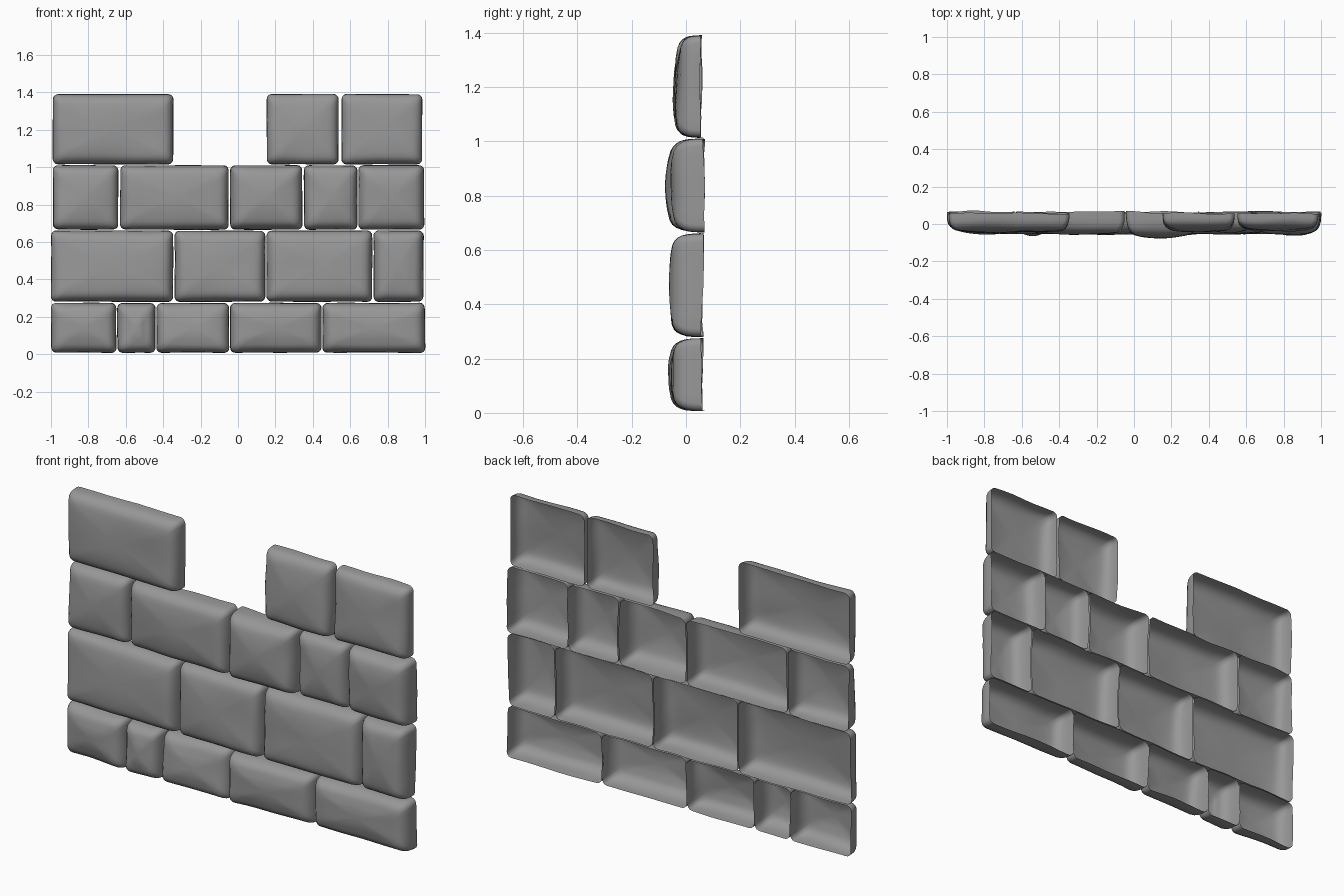
import bpy, bmesh, math
from mathutils import Vector, noise

if "Cube" in bpy.data.objects:
    bpy.data.objects.remove(bpy.data.objects["Cube"])

# Each row: bottom z, top z, back y, then stones (x left, x right, front y, x lean, z lean)
ROWS = [
    (0.008, 0.274, 0.060, [(-1.0, -0.650, -0.050, -0.01, 0.00), (-0.645, -0.440, -0.064, 0.00, 0.00),
                           (-0.435, -0.047, -0.048, 0.01, 0.01), (-0.042, 0.447, -0.060, 0.01, 0.00),
                           (0.452, 1.0, -0.054, 0.00, 0.00)]),
    (0.280, 0.661, 0.060, [(-1.0, -0.346, -0.046, -0.01, 0.01), (-0.338, 0.147, -0.054, 0.00, 0.01),
                           (0.153, 0.718, -0.052, 0.00, 0.01), (0.725, 0.992, -0.060, 0.00, 0.00)]),
    (0.666, 1.010, 0.064, [(-0.990, -0.640, -0.040, 0.00, 0.00), (-0.630, -0.049, -0.052, -0.01, 0.00),
                           (-0.041, 0.344, -0.070, 0.00, 0.00), (0.353, 0.639, -0.045, 0.00, 0.00),
                           (0.644, 0.995, -0.053, 0.00, 0.00)]),
    (1.015, 1.391, 0.057, [(-0.990, -0.345, -0.042, 0.00, 0.008), (0.154, 0.538, -0.038, 0.00, 0.010),
                           (0.554, 0.985, -0.034, 0.00, 0.010)]),
]

# Side profile: (inset from outline, fraction of the way from back to front)
PROFILE = [(0.0, 0.0), (0.001, 0.25), (0.003, 0.43), (0.008, 0.59), (0.016, 0.72),
           (0.028, 0.83), (0.044, 0.90), (0.062, 0.935)]
FACE = [(0.85, 0.965), (0.65, 0.99), (0.42, 1.01), (0.2, 1.02)]

# Dark grey stone
stone_grey = bpy.data.materials.new("stone_grey")
stone_grey.diffuse_color = (0.31, 0.31, 0.31, 1)
stone_grey.use_nodes = True
stone_grey.node_tree.nodes["Principled BSDF"].inputs["Base Color"].default_value = stone_grey.diffuse_color


def outline(hx, hz, r):
    """Rounded rectangle, with extra points along the straight edges."""
    corners = []
    for i, (sx, sz) in enumerate([(1, 1), (-1, 1), (-1, -1), (1, -1)]):
        corners.append([(sx * (hx - r) + r * math.cos(a), sz * (hz - r) + r * math.sin(a))
                        for a in [math.pi / 2 * (i + k / 5) for k in range(6)]])
    pts = []
    for i, c in enumerate(corners):
        a, b = c[-1], corners[(i + 1) % 4][0]
        pts += c + [(a[0] + (b[0] - a[0]) * k / 7, a[1] + (b[1] - a[1]) * k / 7) for k in range(1, 7)]
    return pts


def stone(name, x0, x1, z0, z1, back, front, lean_x, lean_z):
    """Pillow-shaped shell, open at the back."""
    cx, cz, hx, hz = (x0 + x1) / 2, (z0 + z1) / 2, (x1 - x0) / 2, (z1 - z0) / 2
    bm = bmesh.new()

    def vert(x, z, t):
        n = noise.noise_vector(Vector((cx + x, 0.3 * t, cz + z)) * 5)
        y = back + (front - back) * t
        y += t * (lean_x * x / hx + lean_z * z / hz) + (0.014 - 0.007 * t) * n.y
        return bm.verts.new((cx + x + 0.003 * n.x, y, cz + z + 0.003 * n.z))

    rings = [[vert(x, z, t) for x, z in outline(hx - d, hz - d, 0.028)] for d, t in PROFILE]
    inner = outline(hx - 0.062, hz - 0.062, 0.028)
    rings += [[vert(x * s, z * s, t) for x, z in inner] for s, t in FACE]
    n = len(inner)
    for a, b in zip(rings, rings[1:]):
        for i in range(n):
            j = (i + 1) % n
            bm.faces.new((a[i], b[i], b[j], a[j]))
    centre = vert(0, 0, 1.022)
    for i in range(n):
        bm.faces.new((rings[-1][i], centre, rings[-1][(i + 1) % n]))
    # Outward normals: front faces look toward -y
    bm.normal_update()
    if centre.link_faces[0].normal.y > 0:
        bmesh.ops.reverse_faces(bm, faces=bm.faces[:])
    for f in bm.faces:
        f.smooth = True
    mesh = bpy.data.meshes.new(name)
    bm.to_mesh(mesh)
    bm.free()
    mesh.materials.append(stone_grey)
    bpy.context.collection.objects.link(bpy.data.objects.new(name, mesh))


# Courses of stones, bottom to top
for r, (z0, z1, back, stones) in enumerate(ROWS, 1):
    for s, (x0, x1, front, lx, lz) in enumerate(stones, 1):
        stone(f"wall_stone_row{r}_{s}", x0, x1, z0, z1, back, front, lx, lz)
